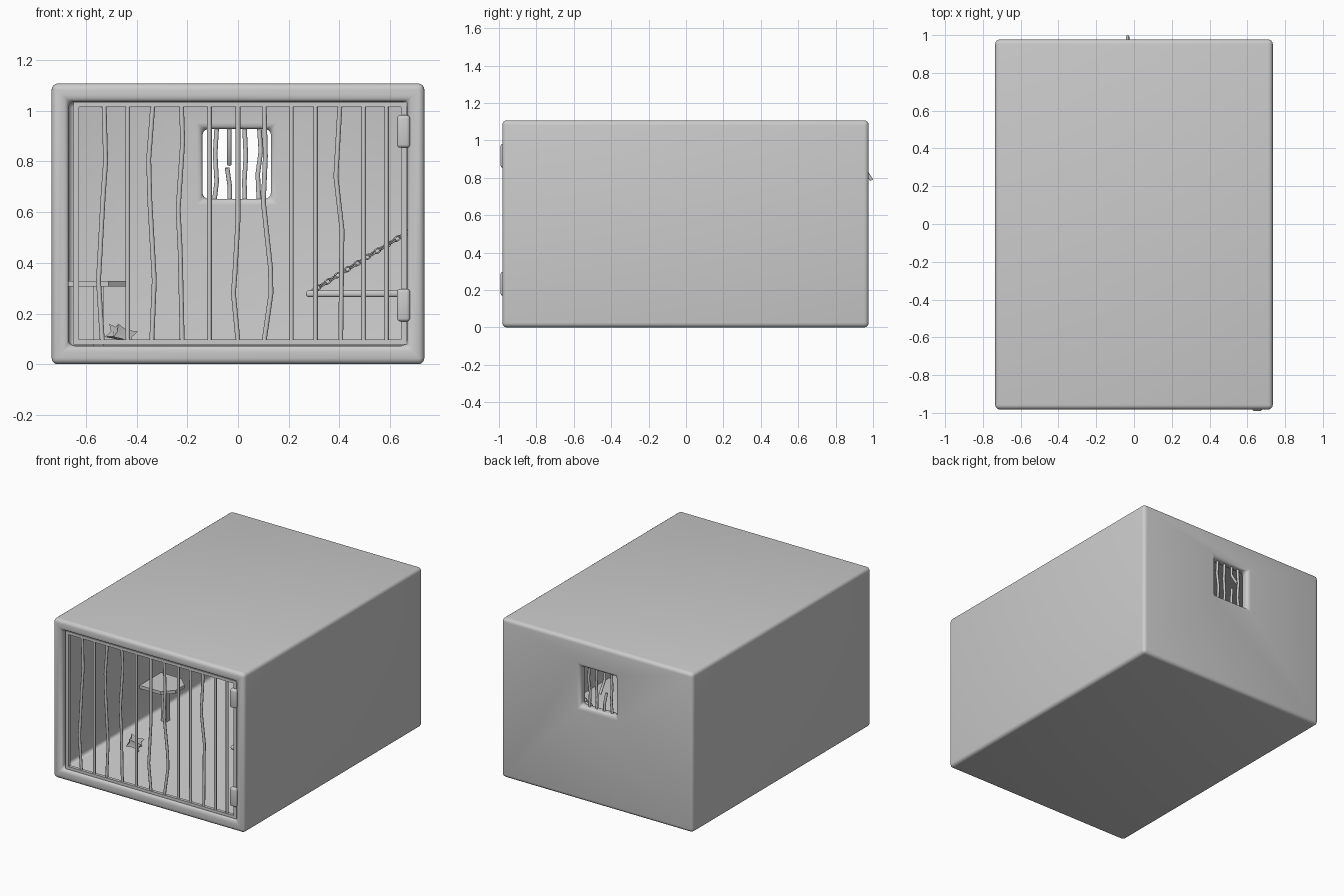
import bpy, bmesh, math
from mathutils import Vector, Matrix

if "Cube" in bpy.data.objects:
    bpy.data.objects.remove(bpy.data.objects["Cube"])


def finish(name, bm, angle=40):
    bmesh.ops.recalc_face_normals(bm, faces=bm.faces)
    me = bpy.data.meshes.new(name)
    bm.to_mesh(me)
    bm.free()
    ob = bpy.data.objects.new(name, me)
    bpy.context.collection.objects.link(ob)
    bpy.ops.object.select_all(action='DESELECT')
    ob.select_set(True)
    bpy.context.view_layer.objects.active = ob
    bpy.ops.object.shade_smooth_by_angle(angle=math.radians(angle))
    return ob


def bevel_sharp(bm, width, segments):
    bmesh.ops.recalc_face_normals(bm, faces=bm.faces)
    edges = [e for e in bm.edges if e.calc_face_angle(0) > 0.5]
    bmesh.ops.bevel(bm, geom=edges, offset=width, segments=segments,
                    profile=0.5, affect='EDGES', clamp_overlap=True)


def add_box(bm, lo, hi):
    lo, hi = Vector(lo), Vector(hi)
    m = Matrix.Translation((lo + hi) / 2) @ Matrix.Diagonal((*(hi - lo), 1))
    bmesh.ops.create_cube(bm, size=1, matrix=m)


def box(name, lo, hi, bevel=0.0, segments=2):
    bm = bmesh.new()
    add_box(bm, lo, hi)
    if bevel:
        bevel_sharp(bm, bevel, segments)
    return finish(name, bm)


def rods(name, paths, radius):
    cu = bpy.data.curves.new(name, 'CURVE')
    cu.dimensions = '3D'
    cu.bevel_depth = radius
    cu.bevel_resolution = 2
    cu.use_fill_caps = True
    for path in paths:
        sp = cu.splines.new('POLY')
        sp.points.add(len(path) - 1)
        for p, co in zip(sp.points, path):
            p.co = (*co, 1)
    ob = bpy.data.objects.new(name, cu)
    bpy.context.collection.objects.link(ob)
    bpy.ops.object.select_all(action='DESELECT')
    ob.select_set(True)
    bpy.context.view_layer.objects.active = ob
    bpy.ops.object.convert(target='MESH')


# Cell shell: rectangular loops bridged outside -> window -> inside -> front rim
bm = bmesh.new()
outer, inner = (-0.735, 0.735, 0.0, 1.107), (-0.668, 0.668, 0.073, 1.036)
window = (-0.14, 0.13, 0.652, 0.928)
stations = [(outer, -0.982), (outer, 0.977), (window, 0.977),
            (window, 0.905), (inner, 0.905), (inner, -0.982)]
loops = [[bm.verts.new((x, y, z)) for x, z in
          ((r[0], r[2]), (r[1], r[2]), (r[1], r[3]), (r[0], r[3]))]
         for r, y in stations]
for a, b in zip(loops, loops[1:] + loops[:1]):
    for i in range(4):
        j = (i + 1) % 4
        bm.faces.new((a[i], a[j], b[j], b[i]))
bevel_sharp(bm, 0.025, 4)
finish("cell_shell", bm)

# Gate frame
GY = -0.955
bm = bmesh.new()
for x0, x1, z0, z1 in ((-0.648, -0.627, 0.077, 1.034), (0.642, 0.666, 0.077, 1.034),
                       (-0.627, 0.642, 0.077, 0.097), (-0.627, 0.642, 1.014, 1.034)):
    add_box(bm, (x0, GY - 0.011, z0), (x1, GY + 0.011, z1))
finish("gate_frame", bm)

# Gate bars, some bent
bars = [[(x, 0.09), (x, 1.02)] for x in (-0.435, -0.113, 0.21, 0.305, 0.495, 0.585)]
bars += [
    [(-0.535, 0.09), (-0.55, 0.33), (-0.532, 0.66), (-0.522, 0.8), (-0.528, 1.02)],
    [(-0.34, 0.09), (-0.33, 0.33), (-0.348, 0.65), (-0.352, 0.81), (-0.336, 1.02)],
    [(-0.22, 0.09), (-0.228, 0.45), (-0.236, 0.61), (-0.218, 0.88), (-0.223, 1.02)],
    [(0.0, 0.09), (-0.018, 0.28), (-0.012, 0.36), (0.0, 0.57), (0.0, 1.02)],
    [(0.103, 0.09), (0.13, 0.28), (0.128, 0.38), (0.1, 0.64), (0.108, 0.82), (0.103, 1.02)],
    [(0.405, 0.09), (0.41, 0.53), (0.386, 0.74), (0.402, 1.02)],
]
rods("gate_bars", [[(x, GY, z) for x, z in b] for b in bars], 0.0095)

# Gate hinges
for name, z in (("lower_hinge", 0.233), ("upper_hinge", 0.918)):
    box(name, (0.627, -0.991, z - 0.064), (0.678, -0.935, z + 0.064), 0.012, 3)

# Window bars, one broken and bent outward
WY = 0.94
rods("window_bars", [
    [(-0.095, WY, 0.63), (-0.084, WY, 0.72), (-0.09, WY, 0.83), (-0.083, WY, 0.95)],
    [(0.028, WY, 0.63), (0.025, WY, 0.72), (0.031, WY, 0.82), (0.025, WY, 0.95)],
    [(0.083, WY, 0.63), (0.078, WY, 0.75), (0.09, WY, 0.84), (0.083, WY, 0.95)],
    [(-0.034, WY, 0.95), (-0.034, WY, 0.87), (-0.034, 0.992, 0.787)],
    [(-0.033, WY, 0.63), (-0.032, WY, 0.7), (-0.043, WY - 0.008, 0.775)],
], 0.009)

# Wall table with clipped corners and a single leg
bm = bmesh.new()
outline = [(-0.68, -0.125), (-0.51, -0.125), (-0.44, -0.055),
           (-0.44, 0.04), (-0.51, 0.11), (-0.68, 0.11)]
face = bm.faces.new([bm.verts.new((x, y, 0.307)) for x, y in outline])
ext = bmesh.ops.extrude_face_region(bm, geom=[face])["geom"]
bmesh.ops.translate(bm, vec=(0, 0, 0.022),
                    verts=[v for v in ext if isinstance(v, bmesh.types.BMVert)])
finish("table_top", bm)
box("table_leg", (-0.57, -0.03, 0.07), (-0.53, 0.01, 0.31))

# Small pinched cushion lying on the floor
bm = bmesh.new()
bmesh.ops.create_cube(bm, size=1)
bmesh.ops.subdivide_edges(bm, edges=bm.edges[:], cuts=1, use_grid_fill=True)
for v in bm.verts:
    mids = sum(abs(c) < 0.1 for c in v.co)
    v.co *= (1.0, 0.72, 0.85)[min(mids, 2)]
bmesh.ops.transform(bm, verts=bm.verts, matrix=Matrix.Translation((-0.46, -0.47, 0.118))
                    @ Matrix.Rotation(0.4, 4, 'Z') @ Matrix.Rotation(0.35, 4, 'Y')
                    @ Matrix.Diagonal((0.09, 0.09, 0.055, 1)))
finish("floor_cushion", bm, 20)

# Bunk plank on the right wall
box("bunk_plank", (0.268, -0.47, 0.265), (0.69, 0.47, 0.291), 0.01, 3)


def chain(name, start, end, n):
    # oval links, alternately turned about the chain axis
    start, end = Vector(start), Vector(end)
    rot = (end - start).to_track_quat('X', 'Z').to_matrix().to_4x4()
    bm = bmesh.new()
    for k in range(n):
        m = (Matrix.Translation(start.lerp(end, k / (n - 1))) @ rot
             @ Matrix.Rotation(math.pi / 2 * (k % 2) + 0.4, 4, 'X'))
        rings = []
        for i in range(12):
            a = i * math.tau / 12
            c = Vector((0.014 * math.cos(a), 0.009 * math.sin(a), 0))
            d = Vector((math.cos(a), math.sin(a), 0))
            rings.append([bm.verts.new(m @ (c + 0.0035 * (
                d * math.cos(t) + Vector((0, 0, math.sin(t))))))
                for t in (j * math.tau / 6 for j in range(6))])
        for i in range(12):
            p, q = rings[i], rings[(i + 1) % 12]
            for j in range(6):
                bm.faces.new((p[j], p[(j + 1) % 6], q[(j + 1) % 6], q[j]))
    finish(name, bm, 70)


# Chains holding the bunk
for name, y in (("front_chain", -0.43), ("rear_chain", 0.43)):
    chain(name, (0.295, y, 0.29), (0.667, y, 0.52), 20)
